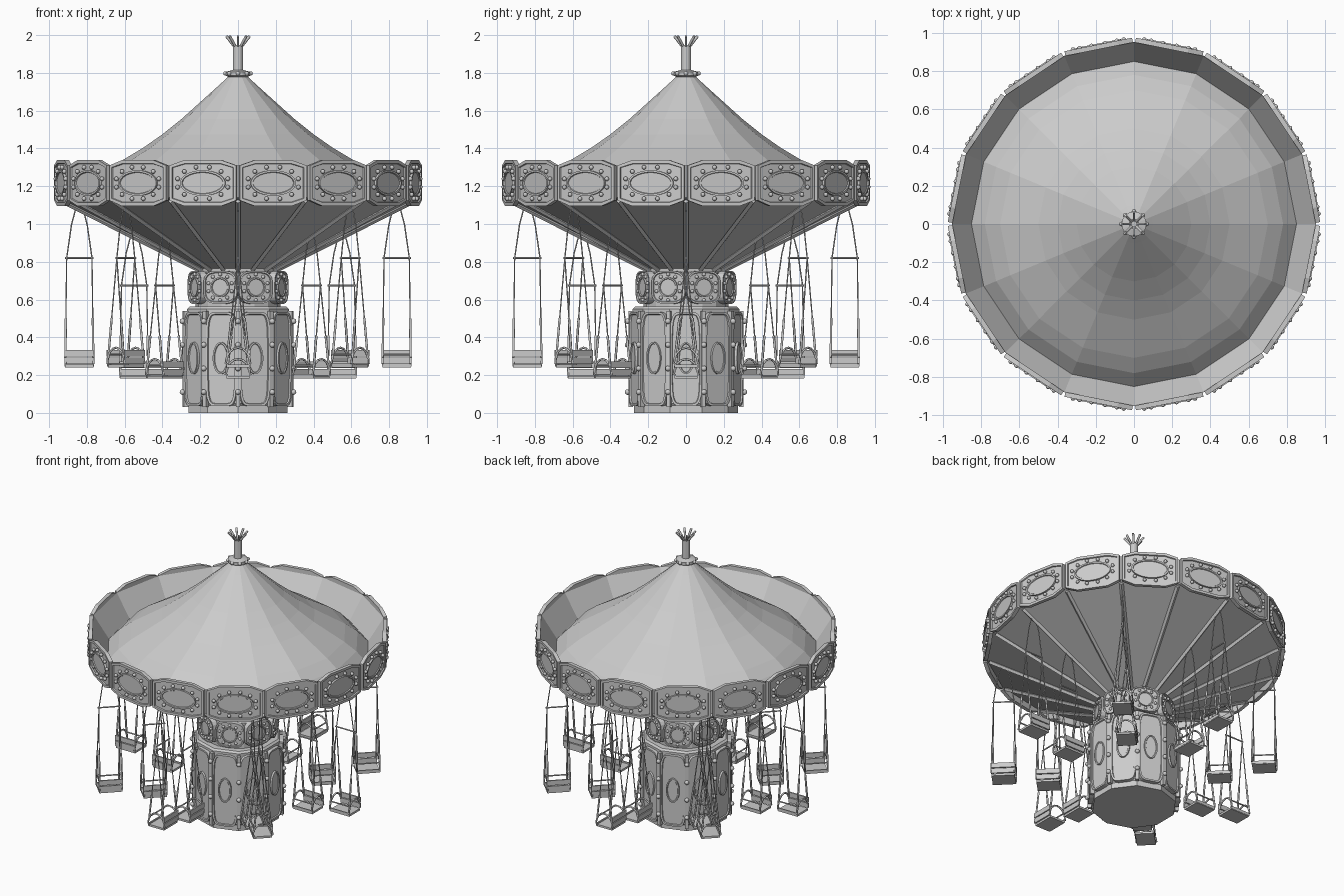
import bpy, bmesh
from math import sin, cos, tau, radians, copysign
from mathutils import Vector, Matrix

cube = bpy.data.objects.get("Cube")
if cube:
    bpy.data.objects.remove(cube)

grey = bpy.data.materials.new("light_grey")
grey.use_nodes = True
grey.diffuse_color = (0.6, 0.6, 0.6, 1)
grey.node_tree.nodes["Principled BSDF"].inputs["Base Color"].default_value = (0.6, 0.6, 0.6, 1)


def finish(name, bm, count=1, start=0.0):
    """Turn bm into an object, repeated count times around the z axis."""
    mesh = bpy.data.meshes.new(name)
    bm.to_mesh(mesh)
    bm.free()
    mesh.materials.append(grey)
    for i in range(count):
        ob = bpy.data.objects.new(name if count == 1 else f"{name}_{i + 1}", mesh)
        ob.rotation_euler.z = radians(start) + i * tau / count
        bpy.context.collection.objects.link(ob)


def lathe(name, profile, sides, start=0.0):
    bm = bmesh.new()
    rings = []
    for r, z in profile:
        angles = [radians(start) + k * tau / sides for k in range(sides)]
        rings.append([bm.verts.new((r * cos(a), r * sin(a), z)) for a in angles])
    for a, b in zip(rings, rings[1:]):
        for k in range(sides):
            j = (k + 1) % sides
            bm.faces.new((a[k], a[j], b[j], b[k]))
    bm.faces.new(rings[0])
    bm.faces.new(rings[-1])
    bmesh.ops.recalc_face_normals(bm, faces=bm.faces)
    finish(name, bm)


def rod(bm, a, b, radius, sides=6):
    a, b = Vector(a), Vector(b)
    axis = b - a
    place = Matrix.Translation((a + b) / 2) @ axis.to_track_quat("Z", "Y").to_matrix().to_4x4()
    made = bmesh.ops.create_cone(bm, cap_ends=True, segments=sides, radius1=radius,
                                 radius2=radius, depth=axis.length, matrix=place)
    for f in {f for v in made["verts"] for f in v.link_faces if len(f.verts) == 4}:
        f.smooth = sides > 4


def box(bm, centre, size):
    bmesh.ops.create_cube(bm, size=1, matrix=Matrix.Translation(centre) @ Matrix.Diagonal((*size, 1)))


def bulb(bm, centre, radius):
    made = bmesh.ops.create_icosphere(bm, subdivisions=2, radius=radius,
                                      matrix=Matrix.Translation(centre))
    for v in made["verts"]:
        for f in v.link_faces:
            f.smooth = True


def oval(a, b, z, n=24, power=2.0):
    """Superellipse outline; a higher power gives squarer corners."""
    pts = []
    for k in range(n):
        c, s = cos((k + 0.5) * tau / n), sin((k + 0.5) * tau / n)
        pts.append((copysign(abs(c) ** (2 / power), c) * a, z + copysign(abs(s) ** (2 / power), s) * b))
    return pts


def plate(bm, outline, x0, x1, border, recess):
    """Framed plate facing +x with a sunken middle."""
    back = [bm.verts.new((x0, y, z)) for y, z in outline]
    front = [bm.verts.new((x1, y, z)) for y, z in outline]
    bm.faces.new(back[::-1])
    face = bm.faces.new(front)
    for k in range(len(outline)):
        j = (k + 1) % len(outline)
        bm.faces.new((back[k], back[j], front[j], front[k]))
    bm.normal_update()
    bmesh.ops.inset_region(bm, faces=[face], thickness=border)
    bmesh.ops.inset_region(bm, faces=[face], thickness=0.003, depth=-recess)


# Canopy: concave roof, raised inner rim and sloping underside
lathe("canopy", [(0.04, 1.79), (0.1, 1.735), (0.2, 1.645), (0.3, 1.555), (0.4, 1.475),
                 (0.5, 1.405), (0.6, 1.345), (0.7, 1.285), (0.78, 1.225), (0.85, 1.15),
                 (0.952, 1.31), (0.952, 1.14), (0.2, 0.76)], 16)

# Rounding boards with oval plaques and bulbs
bm = bmesh.new()
half = [(0.18, 1.125), (0.18, 1.31), (0.1, 1.338)]
plate(bm, [(-0.1, 1.095), (0.1, 1.095), *half, (-0.1, 1.338), (-0.18, 1.31), (-0.18, 1.125)],
      0.932, 0.957, 0.018, 0.008)
plate(bm, oval(0.122, 0.068, 1.217), 0.945, 0.962, 0.01, 0.006)
for y, z in oval(0.14, 0.086, 1.217, 12):
    bulb(bm, (0.957, y, z), 0.012)
finish("rounding_board", bm, 16, 11.25)

# Ribs below the canopy
bm = bmesh.new()
rod(bm, (0.2, 0, 0.755), (0.93, 0, 1.122), 0.014, 4)
finish("canopy_rib", bm, 16)

# Finial: collar with bulbs, pole and a crown of prongs
lathe("finial_collar", [(0.045, 1.775), (0.065, 1.785), (0.065, 1.805), (0.03, 1.815)], 16)
lathe("finial_pole", [(0.027, 1.78), (0.027, 1.945)], 12)
bm = bmesh.new()
bulb(bm, (0.066, 0, 1.797), 0.012)
finish("collar_bulb", bm, 8)
bm = bmesh.new()
rod(bm, (0.015, 0, 1.935), (0.062, 0, 1.995), 0.0075)
finish("crown_prong", bm, 8)

# Central column
lathe("column_base", [(0.275, 0), (0.275, 0.04), (0.283, 0.05), (0.283, 0.55),
                      (0.27, 0.562), (0.2, 0.562)], 10, 18)
lathe("column_neck", [(0.225, 0.55), (0.225, 0.74), (0.21, 0.745), (0.21, 0.785)], 16)

# Tall base panels
bm = bmesh.new()
plate(bm, oval(0.086, 0.25, 0.285, 28, 5), 0.262, 0.292, 0.012, 0.008)
plate(bm, oval(0.045, 0.085, 0.29), 0.28, 0.297, 0.008, 0.005)
finish("base_panel", bm, 10)

# Corner posts with bulbs
bm = bmesh.new()
box(bm, (0.292, 0, 0.285), (0.025, 0.022, 0.51))
for z in (0.11, 0.235, 0.36, 0.485):
    bulb(bm, (0.309, 0, z), 0.015)
finish("corner_post", bm, 10, 18)

# Neck panels with bulbs
bm = bmesh.new()
plate(bm, oval(0.096, 0.088, 0.665, 20, 3.2), 0.215, 0.25, 0.009, 0.006)
plate(bm, oval(0.053, 0.053, 0.665), 0.235, 0.254, 0.007, 0.005)
for y, z in oval(0.07, 0.068, 0.665, 10):
    bulb(bm, (0.248, y, z), 0.01)
finish("neck_panel", bm, 8, 22.5)


def swing(name, r, seat, bar, top):
    # Chair: seat, slatted back and curved arms
    bm = bmesh.new()
    box(bm, (r, 0, seat + 0.008), (0.15, 0.12, 0.014))
    for z in (0.035, 0.075):
        box(bm, (r, 0.062, seat + z), (0.155, 0.01, 0.034))
    box(bm, (r, -0.058, seat + 0.015), (0.155, 0.008, 0.02))
    for side in (-0.074, 0.074):
        arc = [(r + side, 0.065 * cos(k * tau / 16), seat + 0.02 + 0.085 * sin(k * tau / 16))
               for k in range(9)]
        for a, b in zip(arc, arc[1:]):
            rod(bm, a, b, 0.006)
    rod(bm, (r - 0.074, -0.055, seat + 0.07), (r + 0.074, -0.055, seat + 0.07), 0.005)
    finish(name + "_chair", bm, 8)
    # Hangers: spreader bar, upper strands and paired lower strands
    bm = bmesh.new()
    rod(bm, (r - 0.075, 0, bar), (r + 0.075, 0, bar), 0.005)
    for side in (-1, 1):
        knot = Vector((r + side * 0.067, 0, bar))
        mid = Vector((r + side * 0.042, 0, bar + 0.6 * (top - bar)))
        rod(bm, knot, mid, 0.0035)
        rod(bm, mid, (r + side * 0.012, 0, top), 0.0035)
        for y in (-0.058, 0.058):
            foot = Vector((r + side * 0.074, y, seat + 0.05))
            rod(bm, knot, foot, 0.0035)
            rod(bm, foot, foot.lerp(knot, 0.4), 0.0065)
    finish(name + "_hanger", bm, 8)


swing("outer_swing", 0.84, 0.24, 0.82, 1.11)
swing("inner_swing", 0.55, 0.18, 0.675, 0.96)
